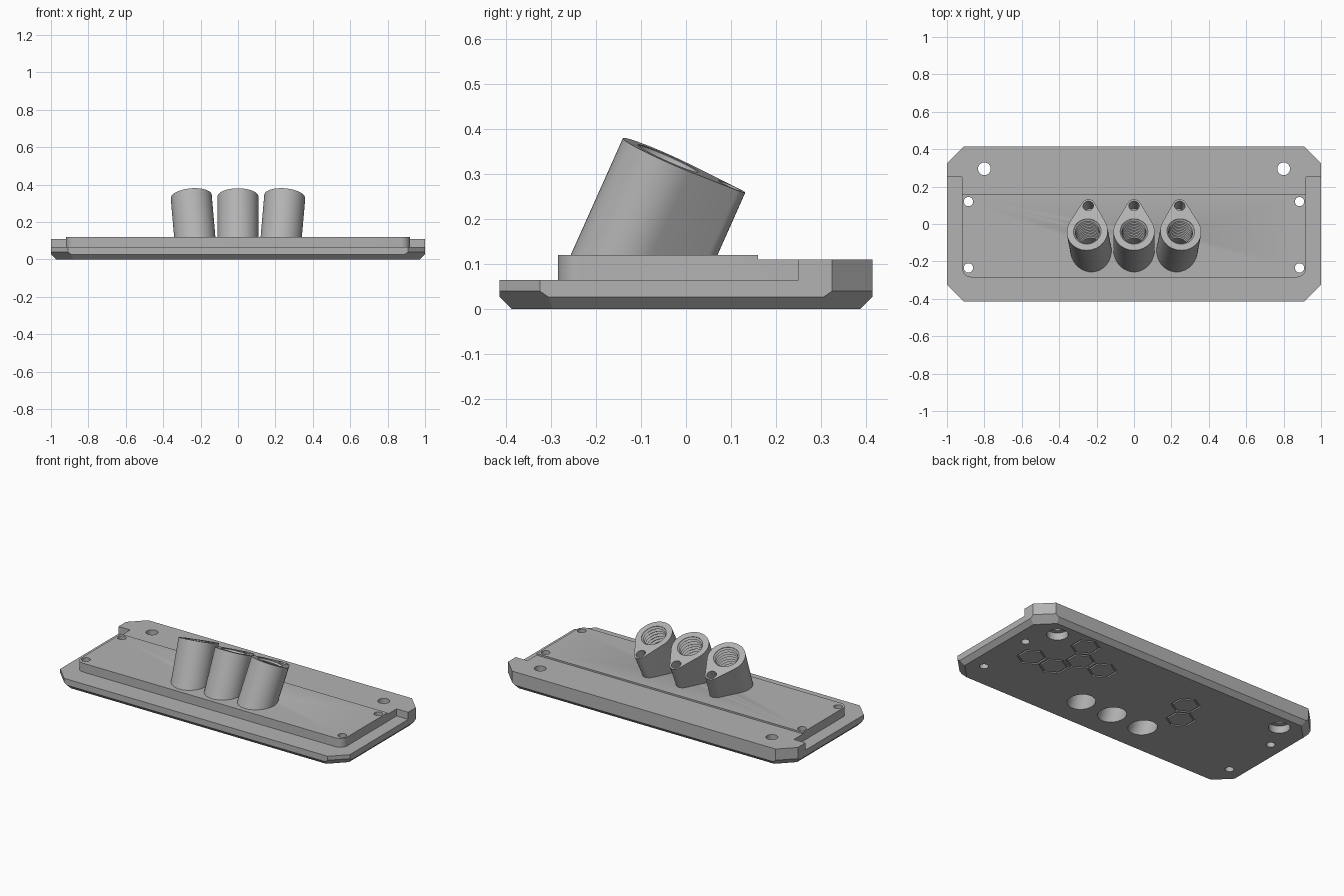
import bpy, bmesh, math
from math import sin, cos, pi, radians
from mathutils import Matrix, Vector

cube = bpy.data.objects.get("Cube")
if cube:
    bpy.data.objects.remove(cube)

grey = bpy.data.materials.new("plain grey")
grey.use_nodes = True
grey.diffuse_color = (0.45, 0.45, 0.45, 1)
grey.node_tree.nodes["Principled BSDF"].inputs["Base Color"].default_value = (0.45, 0.45, 0.45, 1)


def make(name, bm):
    bmesh.ops.recalc_face_normals(bm, faces=bm.faces[:])
    mesh = bpy.data.meshes.new(name)
    bm.to_mesh(mesh)
    bm.free()
    mesh.materials.append(grey)
    ob = bpy.data.objects.new(name, mesh)
    bpy.context.collection.objects.link(ob)
    return ob


def loft(rings, closed=False):
    """Skin equal-length rings; cap the ends or close the loop of rings."""
    bm = bmesh.new()
    rows = [[bm.verts.new(p) for p in ring] for ring in rings]
    n = len(rows[0])
    for a, b in zip(rows, rows[1:] + (rows[:1] if closed else [])):
        for i in range(n):
            j = (i + 1) % n
            bm.faces.new((a[i], a[j], b[j], b[i]))
    if not closed:
        bm.faces.new(rows[0])
        bm.faces.new(rows[-1])
    return bm


def prism(pts, z0, z1):
    return loft([[(x, y, z) for x, y in pts] for z in (z0, z1)])


def circle(x, y, r, n=32, turn=0.0):
    return [(x + r * cos(turn + 2 * pi * i / n), y + r * sin(turn + 2 * pi * i / n)) for i in range(n)]


def arc(x, y, r, a, b, n):
    return [(x + r * cos(a + (b - a) * i / n), y + r * sin(a + (b - a) * i / n)) for i in range(n + 1)]


def cut(targets, bm):
    cutter = make("cutter", bm)
    cutter.hide_render = True
    for ob in targets:
        mod = ob.modifiers.new("cut", 'BOOLEAN')
        mod.operation, mod.solver, mod.object = 'DIFFERENCE', 'EXACT', cutter
        bpy.context.view_layer.objects.active = ob
        bpy.ops.object.modifier_apply(modifier=mod.name)
    bpy.data.objects.remove(cutter)


def slice_off(bm, point, normal):
    """Remove everything on the normal's side of a plane and cap the cut."""
    res = bmesh.ops.bisect_plane(bm, geom=bm.verts[:] + bm.edges[:] + bm.faces[:], dist=1e-6,
                                 plane_co=point, plane_no=normal, clear_outer=True)
    edges = [e for e in res["geom_cut"] if isinstance(e, bmesh.types.BMEdge)]
    bmesh.ops.contextual_create(bm, geom=edges)


# Plate: block with cut corners and bevelled underside
HX, HY, TOP = 1.0, 0.415, 0.12
bm = prism([(-HX, -HY), (HX, -HY), (HX, HY), (-HX, HY)], 0, TOP)
for sx in (-1, 1):
    for sy in (-1, 1):
        corner = Vector((sx * 0.91, sy * HY, 0.04))
        slice_off(bm, corner, Vector((sx, sy, 0)).normalized())
        slice_off(bm, corner, Vector((sx, sy, -2 ** 0.5)).normalized())
    slice_off(bm, Vector((sx * HX, 0, 0.027)), Vector((sx, 0, -1)).normalized())
    slice_off(bm, Vector((0, sx * HY, 0.027)), Vector((0, sx, -1)).normalized())
plate = make("mounting_plate", bm)

# Lower ledge around the raised panel, and the slightly lower back strip
PX, PF, R, STEP = 0.92, -0.285, 0.05, 0.25
panel = (arc(-PX + R, PF + R, R, pi, 1.5 * pi, 8) + arc(PX - R, PF + R, R, -pi / 2, 0, 8))
ledge = [(-1.1, STEP), (-PX, STEP)] + panel + [(PX, STEP), (1.1, STEP), (1.1, -0.6), (-1.1, -0.6)]
cut([plate], prism(ledge, 0.065, 0.2))
cut([plate], prism([(-1.1, 0.16), (1.1, 0.16), (1.1, 0.6), (-1.1, 0.6)], 0.11, 0.2))

# Screw holes and counterbores under the large ones
for s in (-1, 1):
    cut([plate], prism(circle(s * 0.8, 0.295, 0.034), -0.1, 0.3))
    cut([plate], prism(circle(s * 0.8, 0.295, 0.06), -0.1, 0.045))
    for y in (0.12, -0.235):
        cut([plate], prism(circle(s * 0.885, y, 0.025, 24), -0.1, 0.3))

# Honeycomb outlines engraved underneath
PITCH = 0.158
for col, row in ((2, 2), (3, 0), (2, 0), (1.5, 1), (0.5, 1), (-3.3, 1), (-3.8, 0)):
    x, y = 0.275 + col * PITCH, 0.014 + row * PITCH * 0.866
    rings = [[(px, py, z) for px, py in circle(x, y, r, 6, pi / 6)]
             for r, z in ((0.084, -0.02), (0.084, 0.008), (0.072, 0.008), (0.072, -0.02))]
    cut([plate], loft(rings, closed=True))

# Tilted teardrop sockets with a threaded bore and a small pilot hole
BIG, SMALL, GAP = 0.11, 0.038, 0.15
phi = math.acos((BIG - SMALL) / GAP)
mid = pi / 2
teardrop = (arc(0, 0, BIG, mid + phi, mid + 2 * pi - phi, 36) + arc(0, GAP, SMALL, mid - phi, mid + phi, 14))
thread = [(0.03, 0.074)]
for i in range(12):
    thread += [(-0.002 - i * 0.02, 0.074), (-0.012 - i * 0.02, 0.064)]
thread += [(-0.245, 0.077), (-0.5, 0.077)]

sockets = []
for side, name in ((-1, "right_socket"), (0, "middle_socket"), (1, "left_socket")):
    place = (Matrix.Translation((side * 0.25, -0.04, 0.335)) @ Matrix.Rotation(radians(5 * side), 4, 'Y')
             @ Matrix.Rotation(radians(-24), 4, 'X'))
    bm = prism(teardrop, -0.45, 0)
    bm.transform(place)
    slice_off(bm, Vector((0, 0, TOP - 0.001)), Vector((0, 0, -1)))
    socket = make(name, bm)
    bore = loft([[(x, y, z) for x, y in circle(0, 0, r)] for z, r in thread])
    bore.transform(place)
    cut([socket, plate], bore)
    pilot = prism(circle(0, GAP, 0.028, 20), -0.1, 0.05)
    pilot.transform(place)
    cut([socket], pilot)
    sockets.append(socket)

# Smooth the round walls, keep the edges crisp
for ob in bpy.context.view_layer.objects:
    ob.select_set(ob in sockets or ob == plate)
bpy.context.view_layer.objects.active = plate
bpy.ops.object.shade_smooth_by_angle(angle=radians(25))
